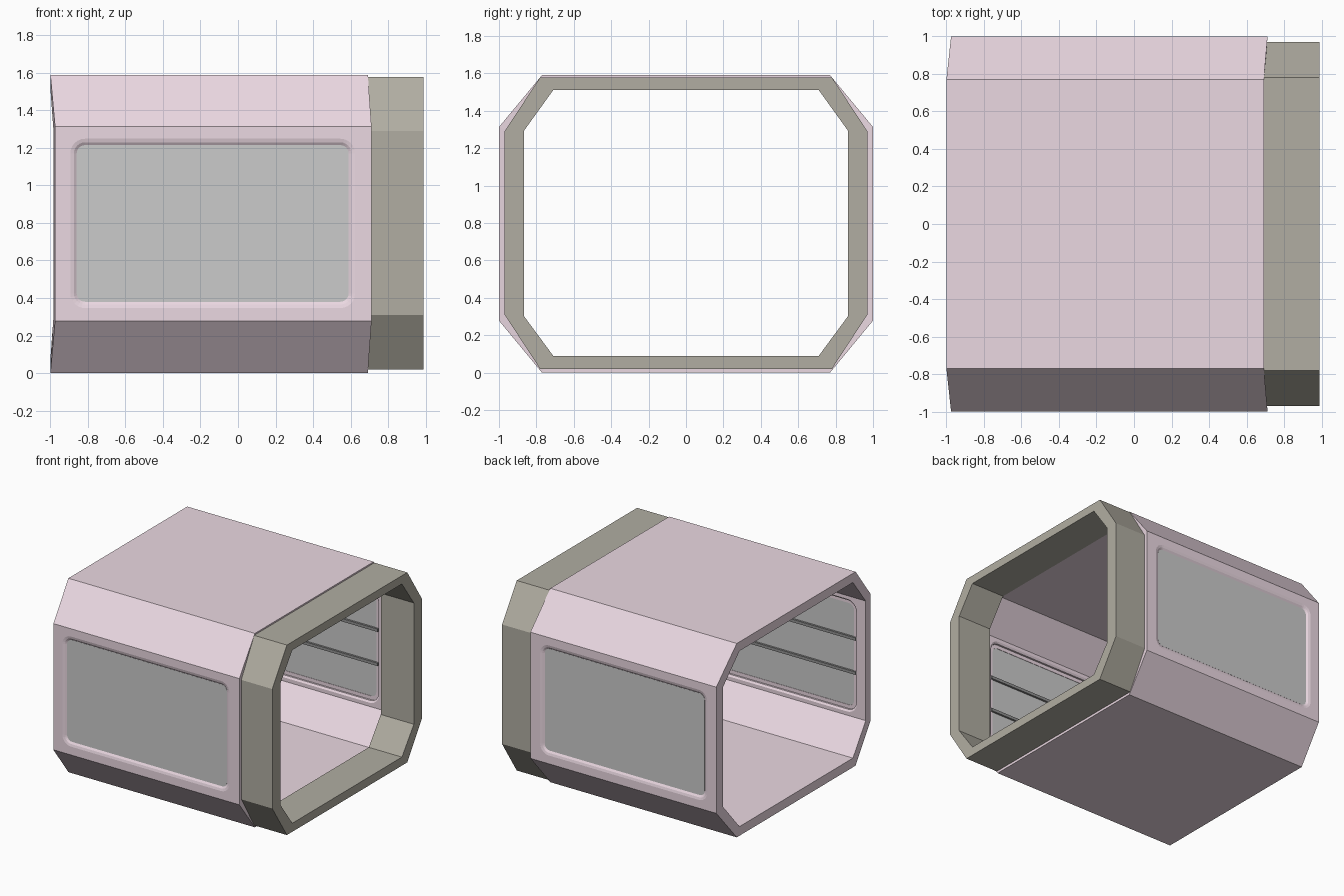
import bpy, bmesh, math

if "Cube" in bpy.data.objects:
    bpy.data.objects.remove(bpy.data.objects["Cube"])


def material(name, rgb):
    m = bpy.data.materials.new(name)
    m.diffuse_color = (*rgb, 1)
    m.use_nodes = True
    m.node_tree.nodes["Principled BSDF"].inputs["Base Color"].default_value = m.diffuse_color
    return m


PINK = material("pink", (0.83, 0.69, 0.76))
OLIVE = material("olive", (0.44, 0.42, 0.36))
DARK = material("dark", (0.28, 0.28, 0.28))


def finish(name, bm, mat=None):
    bmesh.ops.recalc_face_normals(bm, faces=bm.faces)
    me = bpy.data.meshes.new(name)
    bm.to_mesh(me)
    bm.free()
    ob = bpy.data.objects.new(name, me)
    bpy.context.collection.objects.link(ob)
    if mat:
        me.materials.append(mat)
    return ob


def bridge(bm, loops, closed=False, caps=False):
    n = len(loops[0])
    for k in range(len(loops) if closed else len(loops) - 1):
        a, b = loops[k], loops[(k + 1) % len(loops)]
        for i in range(n):
            j = (i + 1) % n
            bm.faces.new((a[i], a[j], b[j], b[i]))
    if caps:
        bm.faces.new(loops[0])
        bm.faces.new(loops[-1])


def octagon(wide, flat, z0, z1, z2, z3):
    return [(flat, z0), (wide, z1), (wide, z2), (flat, z3),
            (-flat, z3), (-wide, z2), (-wide, z1), (-flat, z0)]


def tube(name, outer, inner, left, right, mat):
    # left and right give the end x for a point at distance |y| from the centre
    bm = bmesh.new()
    loops = []
    for prof, end in ((outer, left), (outer, right), (inner, right), (inner, left)):
        loops.append([bm.verts.new((end(abs(y)), y, z)) for y, z in prof])
    bridge(bm, loops, closed=True)
    return finish(name, bm, mat)


def rounded_rect(pad, r):
    x0, x1, z0, z1 = -0.86 - pad, 0.59 + pad, 0.38 - pad, 1.215 + pad
    pts = []
    for cx, cz, a0 in ((x1 - r, z1 - r, 0), (x0 + r, z1 - r, 90),
                       (x0 + r, z0 + r, 180), (x1 - r, z0 + r, 270)):
        for k in range(7):
            a = math.radians(a0 + 15 * k)
            pts.append((cx + r * math.cos(a), cz + r * math.sin(a)))
    return pts


def window_loft(name, side, sections, mat=None):
    bm = bmesh.new()
    loops = [[bm.verts.new((x, side * y, z)) for x, z in rounded_rect(pad, 0.045 + pad)]
             for y, pad in sections]
    bridge(bm, loops, caps=True)
    return finish(name, bm, mat)


def slant(base, shift):
    return lambda y: base + shift * min(1, max(0, (y - 0.77) / 0.23))


# Octagonal shell with slightly slanted ends
shell = tube("shell", octagon(1.0, 0.77, 0, 0.278, 1.313, 1.59),
             octagon(0.925, 0.735, 0.075, 0.305, 1.286, 1.515),
             slant(-1.0, 0.025), slant(0.692, 0.02), PINK)

# End collar
tube("end_collar", octagon(0.97, 0.78, 0.02, 0.31, 1.29, 1.578),
     octagon(0.865, 0.71, 0.09, 0.3, 1.295, 1.51),
     lambda y: 0.69, lambda y: 0.99, OLIVE)

# Stepped window openings, panes and inner bars on both sides
OPENING = [(1.02, 0.034), (1.0, 0.034), (0.995, 0.015), (0.985, 0.0),
           (0.95, 0.0), (0.95, 0.03), (0.935, 0.03), (0.925, 0.045), (0.9, 0.045)]
for side, label in ((-1, "front"), (1, "back")):
    cutter = window_loft("cutter", side, OPENING)
    mod = shell.modifiers.new("window", 'BOOLEAN')
    mod.operation = 'DIFFERENCE'
    mod.solver = 'EXACT'
    mod.object = cutter
    bpy.context.view_layer.objects.active = shell
    bpy.ops.object.modifier_apply(modifier=mod.name)
    bpy.data.objects.remove(cutter)

    window_loft(label + "_window_pane", side, [(0.986, 0.0), (0.953, 0.0)])
    for i, z in enumerate((0.66, 0.94)):
        bm = bmesh.new()
        bmesh.ops.create_cube(bm, size=1)
        bmesh.ops.scale(bm, vec=(1.49, 0.02, 0.024), verts=bm.verts)
        bmesh.ops.translate(bm, vec=(-0.135, side * 0.947, z), verts=bm.verts)
        finish(f"{label}_window_bar_{i + 1}", bm, DARK)
